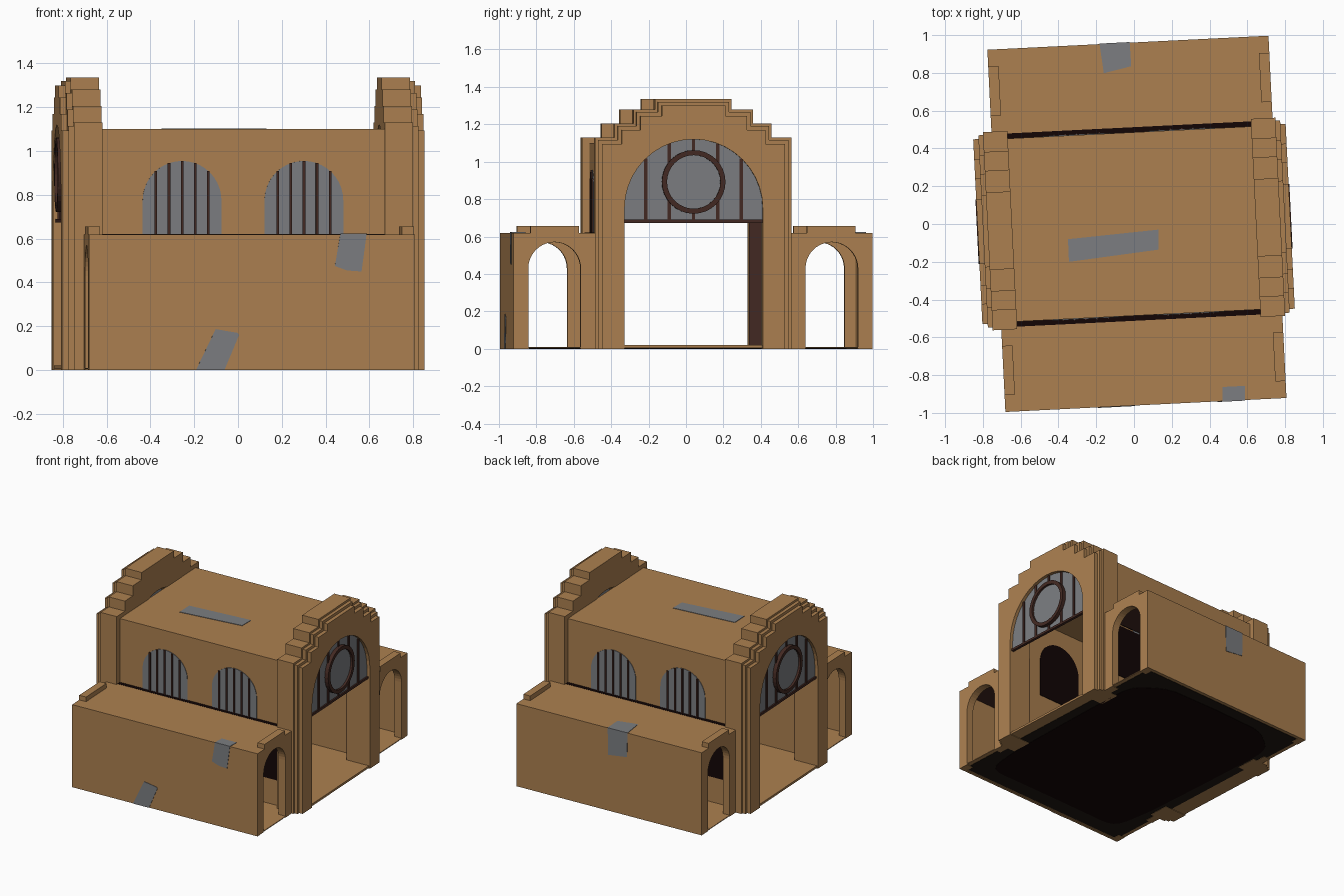
import bpy, bmesh, math
from mathutils import Matrix

if "Cube" in bpy.data.objects:
    bpy.data.objects.remove(bpy.data.objects["Cube"])

TURN = Matrix.Rotation(math.radians(2.85), 4, 'Z')   # whole building sits slightly turned


def material(name, rgb):
    m = bpy.data.materials.new(name)
    m.diffuse_color = (*rgb, 1)
    m.use_nodes = True
    m.node_tree.nodes["Principled BSDF"].inputs["Base Color"].default_value = m.diffuse_color
    return m


CARD = material("cardboard_brown", (0.413, 0.216, 0.08))
GREY = material("tape_grey", (0.2, 0.207, 0.22))
DARK = material("dark_brown", (0.056, 0.022, 0.016))
BLACK = material("near_black_brown", (0.006, 0.0015, 0.0015))
EDGE = material("underside_brown", (0.0144, 0.0091, 0.006))


def finish(name, bm, mat):
    bmesh.ops.recalc_face_normals(bm, faces=bm.faces)
    bm.transform(TURN)
    me = bpy.data.meshes.new(name)
    bm.to_mesh(me)
    bm.free()
    me.materials.append(mat)
    bpy.context.collection.objects.link(bpy.data.objects.new(name, me))


def prism(name, pts, axis, a, b, mat):
    """Extrude a 2D profile along an axis from a to b."""
    place = {'x': lambda u, v, w: (w, u, v),
             'y': lambda u, v, w: (u, w, v),
             'z': lambda u, v, w: (u, v, w)}[axis]
    bm = bmesh.new()
    lo = [bm.verts.new(place(u, v, a)) for u, v in pts]
    hi = [bm.verts.new(place(u, v, b)) for u, v in pts]
    n = len(pts)
    bm.faces.new(lo)
    bm.faces.new(hi)
    for i in range(n):
        j = (i + 1) % n
        bm.faces.new((lo[i], lo[j], hi[j], hi[i]))
    finish(name, bm, mat)


def box(name, x, y, z, mat):
    prism(name, [(x[0], y[0]), (x[1], y[0]), (x[1], y[1]), (x[0], y[1])], 'z', z[0], z[1], mat)


def arch(c, hw, bottom, spring, n=20):
    """Round-topped outline, from the right foot over to the left foot."""
    top = [(c + hw * math.cos(math.pi * i / n), spring + hw * math.sin(math.pi * i / n))
           for i in range(n + 1)]
    return [(c + hw, bottom)] + top + [(c - hw, bottom)]


def ring(name, y, z, r0, r1, a, b, mat, n=32):
    bm = bmesh.new()
    loops = []
    for r, x in ((r0, a), (r1, a), (r1, b), (r0, b)):
        loops.append([bm.verts.new((x, y + r * math.cos(2 * math.pi * i / n),
                                    z + r * math.sin(2 * math.pi * i / n))) for i in range(n)])
    for k in range(4):
        p, q = loops[k], loops[(k + 1) % 4]
        for i in range(n):
            j = (i + 1) % n
            bm.faces.new((p[i], p[j], q[j], q[i]))
    finish(name, bm, mat)


def facade_profile(inset):
    steps = [(0.525, 1.13), (0.42, 1.205), (0.32, 1.28), (0.205, 1.335)]
    half, below = [], 0
    for hw, z in steps:
        half += [(hw - inset, below), (hw - inset, z - inset)]
        below = z - inset
    left = [(-u, v) for u, v in reversed(half)]
    return half + left + arch(0, 0.37, 0, 0.75)[::-1]


# stepped gable facades with portal and round-topped window
for s, side in ((1, "right"), (-1, "left")):
    for k, (a, b, inset) in enumerate(((0.645, 0.775, 0), (0.775, 0.80, 0.015), (0.80, 0.828, 0.035))):
        prism(f"{side}_facade_layer_{k}", facade_profile(inset), 'x', s * a, s * b, CARD)
    prism(f"{side}_facade_glass", arch(0, 0.37, 0.68, 0.75), 'x', s * 0.80, s * 0.804, GREY)
    box(f"{side}_facade_sill", sorted((s * 0.795, s * 0.815)), (-0.37, 0.37), (0.673, 0.69), DARK)
    for d in (-0.255, -0.13, 0, 0.13, 0.255):
        top = 0.75 + math.sqrt(0.37 ** 2 - d * d)
        box(f"{side}_facade_bar", sorted((s * 0.803, s * 0.812)), (d - 0.009, d + 0.009), (0.68, top), DARK)
    ring(f"{side}_facade_ring", 0, 0.892, 0.143, 0.17, s * 0.803, s * 0.832, DARK)
    disk = [(0.144 * math.cos(i * math.pi / 16), 0.892 + 0.144 * math.sin(i * math.pi / 16)) for i in range(32)]
    prism(f"{side}_facade_rose_glass", disk, 'x', s * 0.808, s * 0.816, GREY)
    # dark lining on the inner face beside the portal
    for t in (1, -1):
        box(f"{side}_portal_lining", sorted((s * 0.640, s * 0.645)), sorted((t * 0.37, t * 0.465)),
            (0.02, 0.68), DARK)

# nave roof, floor and side walls
box("nave_roof", (-0.65, 0.65), (-0.485, 0.485), (1.08, 1.10), CARD)
box("nave_floor", (-0.82, 0.82), (-0.47, 0.47), (0.004, 0.02), CARD)
for s, side in ((1, "back"), (-1, "front")):
    box(f"{side}_nave_wall", (-0.65, 0.65), sorted((s * 0.465, s * 0.485)), (0.004, 1.08), CARD)
    for c in (-0.28, 0.277):
        prism(f"{side}_window_glass", arch(c, 0.18, 0.6, 0.775), 'y', s * 0.485, s * 0.489, GREY)
        prism(f"{side}_window_inside", arch(c, 0.18, 0.5, 0.775), 'y', s * 0.461, s * 0.465, BLACK)
        for d in (-0.12, -0.06, 0, 0.06, 0.12):
            top = 0.775 + math.sqrt(0.18 ** 2 - d * d)
            box(f"{side}_window_bar", (c + d - 0.006, c + d + 0.006),
                sorted((s * 0.488, s * 0.497)), (0.6, top), DARK)

# side aisles, set slightly to the right of the nave
OX = 0.0155
for s, side in ((1, "back"), (-1, "front")):
    x = (OX - 0.745, OX + 0.745)
    box(f"{side}_aisle_wall", x, sorted((s * 0.94, s * 0.96)), (0, 0.62), CARD)
    box(f"{side}_aisle_roof", x, sorted((s * 0.505, s * 0.95)), (0.605, 0.62), CARD)
    box(f"{side}_aisle_ceiling", (OX - 0.69, OX + 0.69), sorted((s * 0.505, s * 0.94)), (0.6, 0.605), DARK)
    box(f"{side}_aisle_floor", x, sorted((s * 0.47, s * 0.95)), (0.004, 0.01), CARD)
    box(f"{side}_roof_gap", (-0.645, 0.645), sorted((s * 0.485, s * 0.512)), (0.613, 0.622), BLACK)
    box(f"{side}_aisle_lining", (-0.64, 0.64), sorted((s * 0.485, s * 0.49)), (0.2, 0.6), BLACK)
    for e in (1, -1):
        outline = [(0.96, 0), (0.96, 0.62), (0.87, 0.62), (0.87, 0.655),
                   (0.61, 0.655), (0.61, 0.62), (0.505, 0.62), (0.505, 0)]
        outline += arch(0.742, 0.14, 0, 0.43)[::-1]
        prism(f"{side}_aisle_end", [(s * u, v) for u, v in outline], 'x',
              OX + e * 0.69, OX + e * 0.745, CARD)

# dark underside in two shades
box("underside_rim", (OX - 0.715, OX + 0.715), (-0.93, 0.93), (0.002, 0.005), EDGE)
core = []
for i in range(40):
    t = 2 * math.pi * i / 40
    c, d = math.cos(t), math.sin(t)
    w = 1 + 0.02 * math.sin(5 * t)
    core.append((OX + 0.64 * w * math.copysign(abs(c) ** 0.3, c), 0.83 * w * math.copysign(abs(d) ** 0.3, d)))
prism("underside_core", core, 'z', 0, 0.003, BLACK)

# strips of grey tape
prism("nave_roof_tape", [(-0.353, -0.063), (0.128, -0.036), (0.123, -0.142), (-0.354, -0.183)],
      'z', 1.10, 1.103, GREY)
prism("front_wall_tape_upper", [(0.42, 0.622), (0.54, 0.622), (0.517, 0.45), (0.45, 0.455), (0.395, 0.475)],
      'y', -0.96, -0.963, GREY)
prism("front_roof_tape", [(0.42, -0.962), (0.54, -0.962), (0.545, -0.885), (0.425, -0.885)],
      'z', 0.62, 0.623, GREY)
prism("front_wall_tape_lower", [(-0.24, 0), (-0.11, 0), (-0.043, 0.16), (-0.05, 0.17), (-0.15, 0.187)],
      'y', -0.96, -0.963, GREY)
prism("back_roof_tape", [(-0.135, 0.962), (0.025, 0.962), (0.027, 0.835), (-0.12, 0.805)],
      'z', 0.62, 0.623, GREY)
prism("back_wall_tape", [(-0.135, 0.622), (0.025, 0.622), (0.02, 0.42), (-0.13, 0.44)],
      'y', 0.96, 0.963, GREY)
